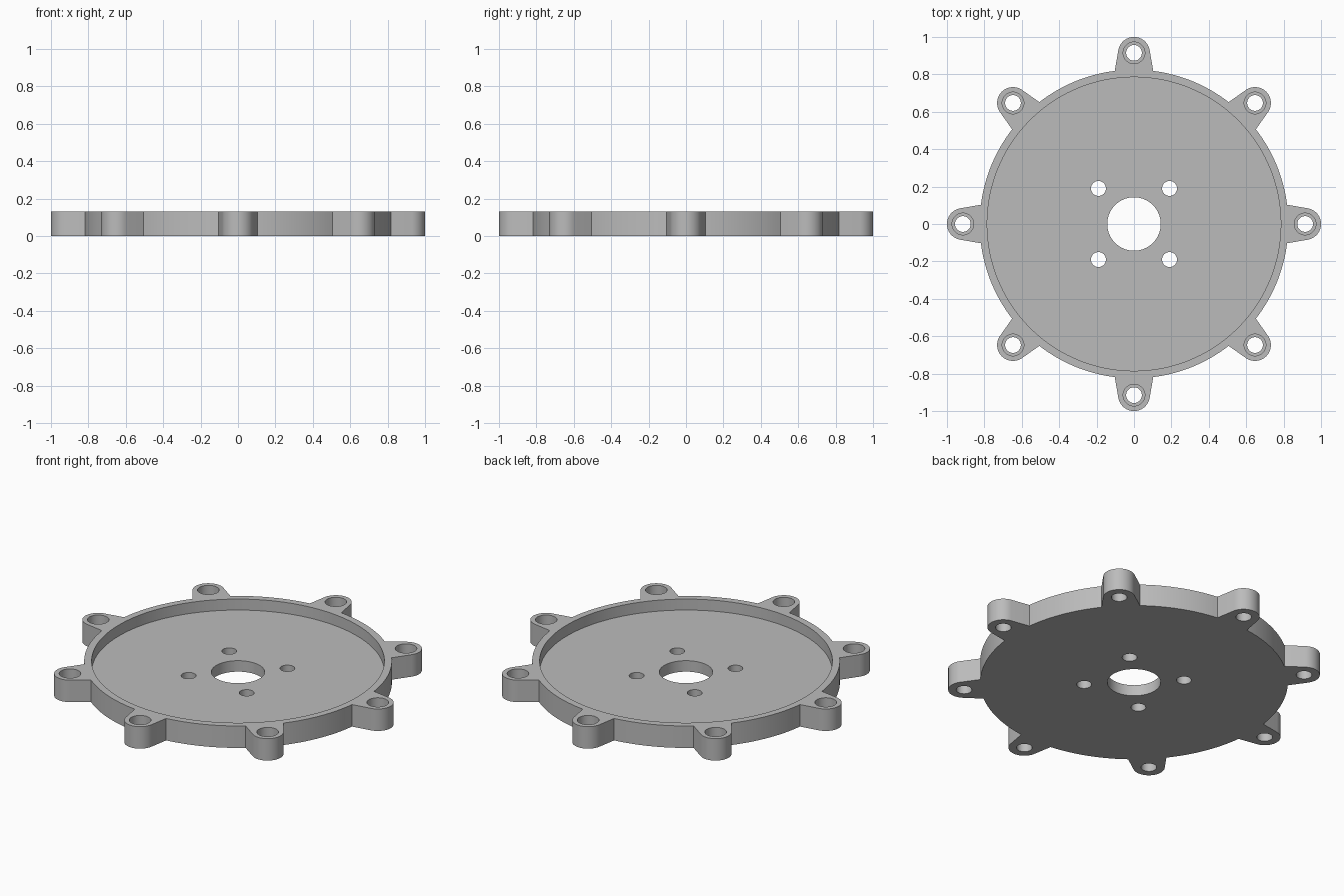
import bpy, bmesh
from math import sin, cos, pi, atan2, acos, hypot, asin, radians

if "Cube" in bpy.data.objects:
    bpy.data.objects.remove(bpy.data.objects["Cube"], do_unlink=True)

HEIGHT, FLOOR = 0.13, 0.065
DISC_R, RECESS_R = 0.825, 0.785
LUGS, LUG_POS, LUG_R, LUG_HALF = 8, 0.915, 0.085, 0.103

grey = bpy.data.materials.new("plain grey")
grey.use_nodes = True
colour = (0.5, 0.5, 0.5, 1)
grey.diffuse_color = colour
grey.node_tree.nodes["Principled BSDF"].inputs["Base Color"].default_value = colour


def polar(r, a):
    return r * cos(a), r * sin(a)


def circle(r, centre=(0, 0), n=48):
    return [(centre[0] + r * cos(2 * pi * i / n), centre[1] + r * sin(2 * pi * i / n))
            for i in range(n)]


def prism(name, outlines, z0, z1):
    """Extrude one or more closed outlines between two heights."""
    bm = bmesh.new()
    for points in outlines:
        face = bm.faces.new([bm.verts.new((x, y, z0)) for x, y in points])
        top = bmesh.ops.extrude_face_region(bm, geom=[face])["geom"]
        bmesh.ops.translate(bm, vec=(0, 0, z1 - z0),
                            verts=[v for v in top if isinstance(v, bmesh.types.BMVert)])
    bmesh.ops.recalc_face_normals(bm, faces=bm.faces)
    mesh = bpy.data.meshes.new(name)
    bm.to_mesh(mesh)
    bm.free()
    mesh.materials.append(grey)
    obj = bpy.data.objects.new(name, mesh)
    bpy.context.collection.objects.link(obj)
    return obj


# Outline: round rim with eight lugs whose sides run tangent to their round tips
base_angle = asin(LUG_HALF / DISC_R)
base_x = DISC_R * cos(base_angle)
dx, dy = base_x - LUG_POS, LUG_HALF
tip_angle = atan2(dy, dx) - acos(LUG_R / hypot(dx, dy))
step = 2 * pi / LUGS
outline = []
for k in range(LUGS):
    turn = k * step
    centre = polar(LUG_POS, turn)
    for i in range(25):
        x, y = polar(LUG_R, turn + tip_angle * (i / 12 - 1))
        outline.append((centre[0] + x, centre[1] + y))
    for i in range(17):
        outline.append(polar(DISC_R, turn + base_angle + (step - 2 * base_angle) * i / 16))

plate = prism("mounting_plate", [outline], 0, HEIGHT)

# Hole positions
lug_centres = [polar(LUG_POS, k * step) for k in range(LUGS)]
bolt_centres = [(x, y) for x in (-0.19, 0.19) for y in (-0.19, 0.19)]

# Cutters: shallow recess, counterbores, then every through hole
cutters = [
    prism("recess_cutter", [circle(RECESS_R, n=160)], FLOOR, HEIGHT + 0.1),
    prism("counterbore_cutter", [circle(0.058, c) for c in lug_centres], FLOOR, HEIGHT + 0.1),
    prism("hole_cutter",
          [circle(0.143, n=80)] + [circle(0.04, c) for c in bolt_centres]
          + [circle(0.042, c) for c in lug_centres], -0.1, HEIGHT + 0.1),
]
bpy.ops.object.select_all(action='DESELECT')
bpy.context.view_layer.objects.active = plate
plate.select_set(True)
for cutter in cutters:
    cutter.hide_render = True
    cut = plate.modifiers.new(cutter.name, 'BOOLEAN')
    cut.operation = 'DIFFERENCE'
    cut.solver = 'EXACT'
    cut.object = cutter
    bpy.ops.object.modifier_apply(modifier=cut.name)
    bpy.data.objects.remove(cutter, do_unlink=True)

bpy.ops.object.shade_smooth_by_angle(angle=radians(25))
